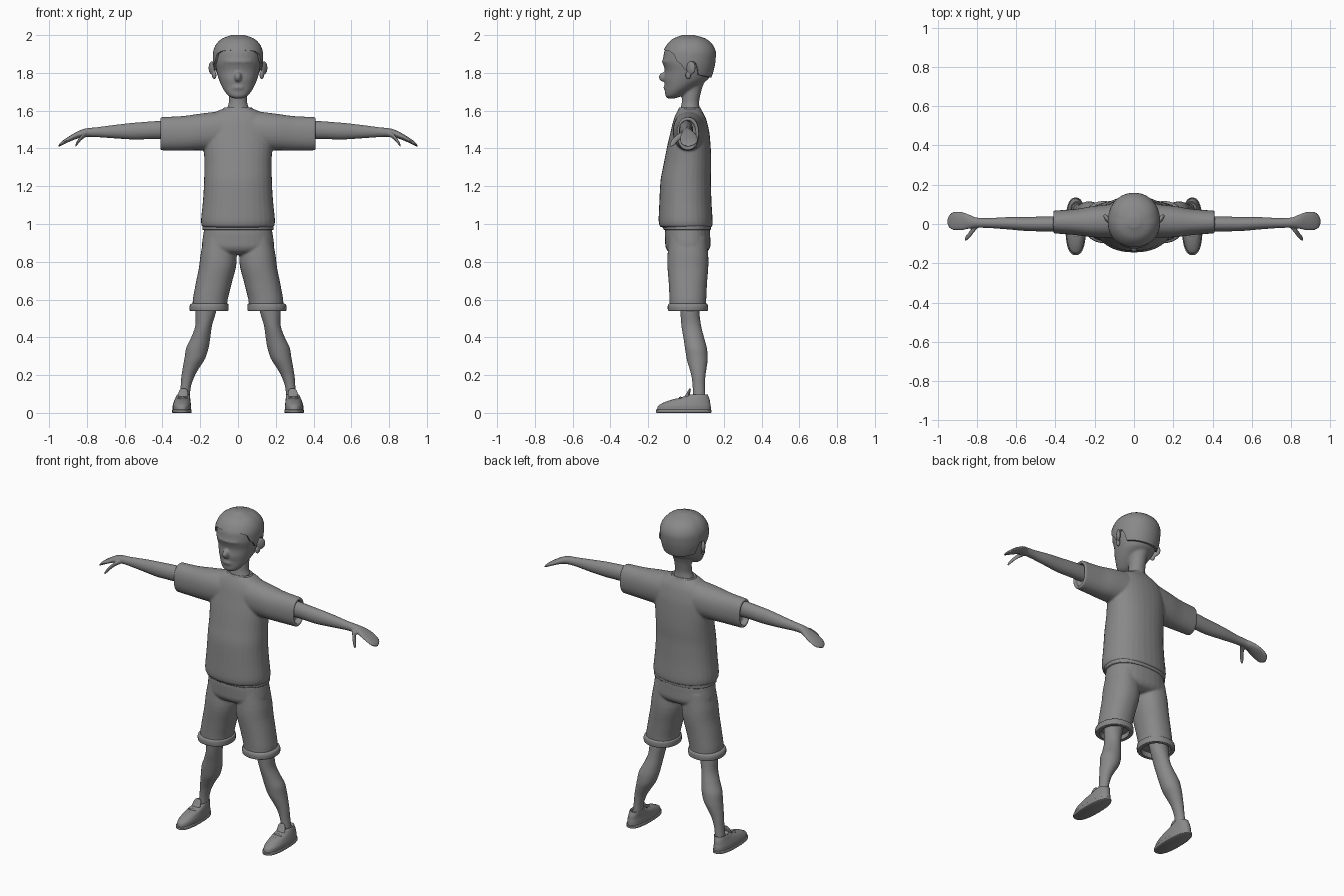
import bpy, bmesh, math
from mathutils import Vector, Matrix

grey = bpy.data.materials.new("plain_grey")
grey.diffuse_color = (0.25, 0.25, 0.25, 1)


def sample(rings, u):
    """Smooth, overshoot-free interpolation of ring values at index u."""
    i = min(int(u), len(rings) - 2)
    f = u - i

    def slope(k, c):
        if k in (0, len(rings) - 1):
            return rings[min(k + 1, len(rings) - 1)][c] - rings[max(k - 1, 0)][c]
        a, b = rings[k][c] - rings[k - 1][c], rings[k + 1][c] - rings[k][c]
        return 2 * a * b / (a + b) if a * b > 0 else 0

    out = []
    for c in range(5):
        p, q = rings[i][c], rings[i + 1][c]
        m, n = slope(i, c), slope(i + 1, c)
        out.append((2*f**3 - 3*f**2 + 1)*p + (f**3 - 2*f**2 + f)*m
                   + (3*f**2 - 2*f**3)*q + (f**3 - f**2)*n)
    return out


def ring_point(r, ang, axis, power=2.0):
    x, y, z, a, b = r
    c, s = math.cos(ang), math.sin(ang)
    c = math.copysign(abs(c) ** (2 / power), c)
    s = math.copysign(abs(s) ** (2 / power), s)
    return Vector((x + a*c, y + b*s, z) if axis == 'Z' else (x, y + a*c, z + b*s))


def skin(bm, rows):
    """Closed surface through rows of points."""
    vs = [[bm.verts.new(p) for p in row] for row in rows]
    n = len(vs[0])
    for a, b in zip(vs, vs[1:]):
        for k in range(n):
            bm.faces.new((a[k], a[(k+1) % n], b[(k+1) % n], b[k]))
    bm.faces.new(vs[0])
    bm.faces.new(vs[-1])


def loft(bm, rings, axis='Z', side=1, power=2.0, sides=32, steps=4):
    """Rings are (x, y, z, half width, half depth); side mirrors in x."""
    rows = []
    for j in range((len(rings) - 1) * steps + 1):
        r = sample(rings, j / steps)
        row = [ring_point(r, 2*math.pi*k/sides, axis, power) for k in range(sides)]
        rows.append([Vector((p.x*side, p.y, p.z)) for p in row])
    skin(bm, rows)


def ball(bm, loc, size, rot=0):
    m = Matrix.Translation(loc) @ Matrix.Rotation(rot, 4, 'Z') @ Matrix.Diagonal((*size, 1))
    bmesh.ops.create_uvsphere(bm, u_segments=24, v_segments=14, radius=1, matrix=m)


def finish(name, bm, voxel=0, angle=50, smooth=5):
    bmesh.ops.recalc_face_normals(bm, faces=bm.faces)
    me = bpy.data.meshes.new(name)
    bm.to_mesh(me)
    bm.free()
    me.materials.append(grey)
    me.shade_smooth()
    if not voxel:
        me.set_sharp_from_angle(angle=math.radians(angle))
    ob = bpy.data.objects.new(name, me)
    bpy.context.collection.objects.link(ob)
    if voxel:  # fuse overlapping volumes into one soft surface
        r = ob.modifiers.new("fuse", 'REMESH')
        r.mode, r.voxel_size, r.use_smooth_shade = 'VOXEL', voxel, True
        s = ob.modifiers.new("soften", 'SMOOTH')
        s.factor, s.iterations = 0.5, smooth
    return ob


# Shirt: torso with two open sleeves
bm = bmesh.new()
loft(bm, [(0, 0, .982, .178, .128), (0, 0, .988, .191, .139), (0, -.002, 1.02, .196, .143),
          (0, -.003, 1.12, .186, .138), (0, -.002, 1.22, .18, .134), (0, .008, 1.32, .178, .126),
          (0, .016, 1.42, .182, .114), (0, .021, 1.5, .178, .1), (0, .021, 1.56, .16, .084),
          (0, .02, 1.595, .115, .067), (0, .02, 1.612, .075, .056)], power=2.2)
for s in (1, -1):
    loft(bm, [(.02, .016, 1.49, .085, .1), (.1, .016, 1.492, .085, .103), (.2, .012, 1.487, .08, .097),
              (.3, .01, 1.48, .066, .091), (.405, .01, 1.478, .058, .088), (.412, .01, 1.478, .057, .087),
              (.413, .01, 1.478, .043, .071), (.38, .01, 1.478, .041, .069)], 'X', s, 2.2)
finish("shirt", bm, .006, smooth=6)

# Collar band around the neck
bm = bmesh.new()
loft(bm, [(0, .02, 1.598, .084, .063), (0, .02, 1.608, .08, .06), (0, .02, 1.617, .072, .054),
          (0, .02, 1.612, .064, .047)])
finish("collar", bm)

# Shorts: hips and two open legs with turned-up cuffs
bm = bmesh.new()
loft(bm, [(0, .008, .995, .175, .115), (0, .008, .95, .183, .12), (0, .01, .89, .191, .12),
          (0, .01, .855, .165, .105), (0, .01, .838, .08, .07)], power=2.3)
for s in (1, -1):
    loft(bm, [(.1, .01, .93, .08, .1), (.105, .01, .8, .098, .109), (.13, .01, .68, .095, .101),
              (.148, .01, .59, .092, .097), (.15, .01, .55, .09, .096),
              (.15, .01, .549, .078, .084), (.145, .01, .6, .074, .08)], 'Z', s, 2.2)
finish("shorts", bm, .006)
bm = bmesh.new()
loft(bm, [(0, .006, .968, .184, .121), (0, .006, .972, .189, .126), (0, .006, .99, .189, .127),
          (0, .006, .994, .18, .12)], power=2.3)
finish("waistband", bm)

# Head with face, fused to the neck
head = [(0, -.078, 1.664, .02, .018), (0, -.069, 1.675, .046, .039), (0, -.05, 1.7, .069, .061),
        (0, -.026, 1.73, .087, .085), (0, .002, 1.77, .103, .118), (0, .012, 1.815, .115, .124),
        (0, .011, 1.86, .122, .134), (0, .015, 1.9, .122, .133), (0, .016, 1.94, .11, .118),
        (0, .012, 1.974, .074, .08), (0, .008, 1.99, .02, .022)]
bm = bmesh.new()
loft(bm, head, power=2.1)
loft(bm, [(0, .02, 1.57, .085, .06), (0, .022, 1.615, .058, .05), (0, .024, 1.65, .048, .046),
          (0, .03, 1.7, .048, .05), (0, .035, 1.77, .06, .07)])
ball(bm, (0, -.116, 1.778), (.019, .029, .026))      # nose
ball(bm, (0, -.088, 1.722), (.042, .032, .02))       # mouth
ball(bm, (0, -.088, 1.683), (.03, .022, .018))       # chin
ball(bm, (0, -.075, 1.86), (.085, .052, .026))       # brow
finish("head_and_neck", bm, .006, smooth=8)


# Hair cap: follows the skull from a shaped hairline up to the crown
def hairline(y):
    pts = [(-.14, 1.925), (-.085, 1.915), (-.06, 1.9), (-.045, 1.865), (-.02, 1.845),
           (-.005, 1.81), (.012, 1.825), (.03, 1.865), (.05, 1.85), (.065, 1.79), (.17, 1.77)]
    for (a, p), (b, q) in zip(pts, pts[1:]):
        if y <= b:
            return p + (q - p) * max(0, (y - a) / (b - a))
    return pts[-1][1]


def skull(z):
    lo, hi = 0, len(head) - 1
    for _ in range(24):
        mid = (lo + hi) / 2
        lo, hi = (mid, hi) if sample(head, mid)[2] < z else (lo, mid)
    return sample(head, lo)


bm = bmesh.new()
N, rows = 72, []
for j in range(-1, 17):
    row = []
    for k in range(N):
        ang = 2 * math.pi * k / N
        y = .012 + .13 * math.sin(ang)
        t = math.sin(max(j, 0) / 16 * math.pi / 2)
        z = hairline(y) * (1 - t) + 1.99 * t
        r = skull(z)
        off = -.012 if j < 0 else .011
        r[3] += off
        r[4] += off if math.sin(ang) > 0 else off * .5
        r[2] += .011 * t ** 4
        row.append(ring_point(r, ang, 'Z', 2.1))
    rows.append(row)
skin(bm, rows)
finish("hair", bm, angle=60)

for s, side in ((1, "left"), (-1, "right")):
    # Ear: tilted outward shell with a lobe
    bm = bmesh.new()
    ball(bm, (s*.137, .026, 1.826), (.012, .029, .036), -s*.6)
    ball(bm, (s*.126, .012, 1.788), (.011, .016, .022), -s*.5)
    finish(side + "_ear", bm, .004)

    # Arm, mitten hand and thumb
    bm = bmesh.new()
    loft(bm, [(.36, 0, 1.5, .038, .049), (.45, 0, 1.497, .038, .047), (.54, 0, 1.492, .036, .045),
              (.65, .004, 1.489, .031, .036), (.75, .005, 1.486, .025, .026), (.8, .007, 1.484, .026, .023),
              (.84, .012, 1.475, .036, .02), (.88, .015, 1.457, .047, .016), (.915, .016, 1.438, .047, .013),
              (.938, .014, 1.423, .037, .01), (.95, .012, 1.414, .014, .005)], 'X', s)
    loft(bm, [(.795, 0, 1.478, .018, .014), (.82, -.03, 1.466, .02, .015), (.838, -.055, 1.447, .018, .013),
              (.852, -.07, 1.428, .015, .012), (.863, -.079, 1.411, .007, .006)], 'X', s)
    finish(side + "_arm", bm, .005, smooth=4)

    # Lower leg
    bm = bmesh.new()
    loft(bm, [(.155, .015, .64, .06, .055), (.17, .02, .54, .055, .05), (.182, .028, .46, .044, .052),
              (.2, .043, .39, .052, .055), (.216, .053, .34, .059, .058), (.228, .059, .29, .055, .056),
              (.248, .063, .24, .044, .046), (.266, .066, .19, .034, .036), (.278, .068, .13, .027, .032),
              (.287, .07, .05, .028, .034)], 'Z', s)
    finish(side + "_leg", bm)

    # Rolled cuff of the shorts leg
    bm = bmesh.new()
    loft(bm, [(.15, .01, .58, .09, .095), (.151, .01, .575, .101, .104), (.153, .01, .56, .104, .107),
              (.153, .01, .545, .103, .106), (.153, .01, .54, .099, .102), (.153, .01, .54, .08, .085),
              (.15, .01, .57, .078, .082)], 'Z', s, 2.2)
    finish(side + "_cuff", bm)

    # Shoe: sole, upper with ankle opening, tongue and laces
    bm = bmesh.new()
    loft(bm, [(.297, -.012, 0, .049, .143), (.297, -.012, .003, .052, .147), (.297, -.012, .015, .052, .147),
              (.297, -.012, .018, .049, .143)], 'Z', s, 2.5, steps=2)
    finish(side + "_sole", bm, angle=35)
    bm = bmesh.new()
    loft(bm, [(.297, -.011, .014, .049, .143), (.297, -.009, .035, .049, .14), (.296, .002, .052, .046, .126),
              (.294, .022, .068, .042, .104), (.292, .045, .08, .039, .077), (.29, .06, .092, .036, .057),
              (.289, .066, .098, .033, .048), (.289, .066, .088, .028, .038)], 'Z', s, 2.3)
    finish(side + "_shoe", bm, angle=60)
    bm = bmesh.new()
    loft(bm, [(.293, -.005, .065, .028, .02), (.291, .008, .095, .027, .011), (.289, .018, .118, .022, .007),
              (.288, .021, .129, .01, .004)], 'Z', s)
    finish(side + "_tongue", bm)
    bm = bmesh.new()
    for y, z in ((-.085, .056), (-.058, .066), (-.03, .077)):
        ball(bm, (s*.294, y, z), (.027, .008, .009))
    finish(side + "_laces", bm)
